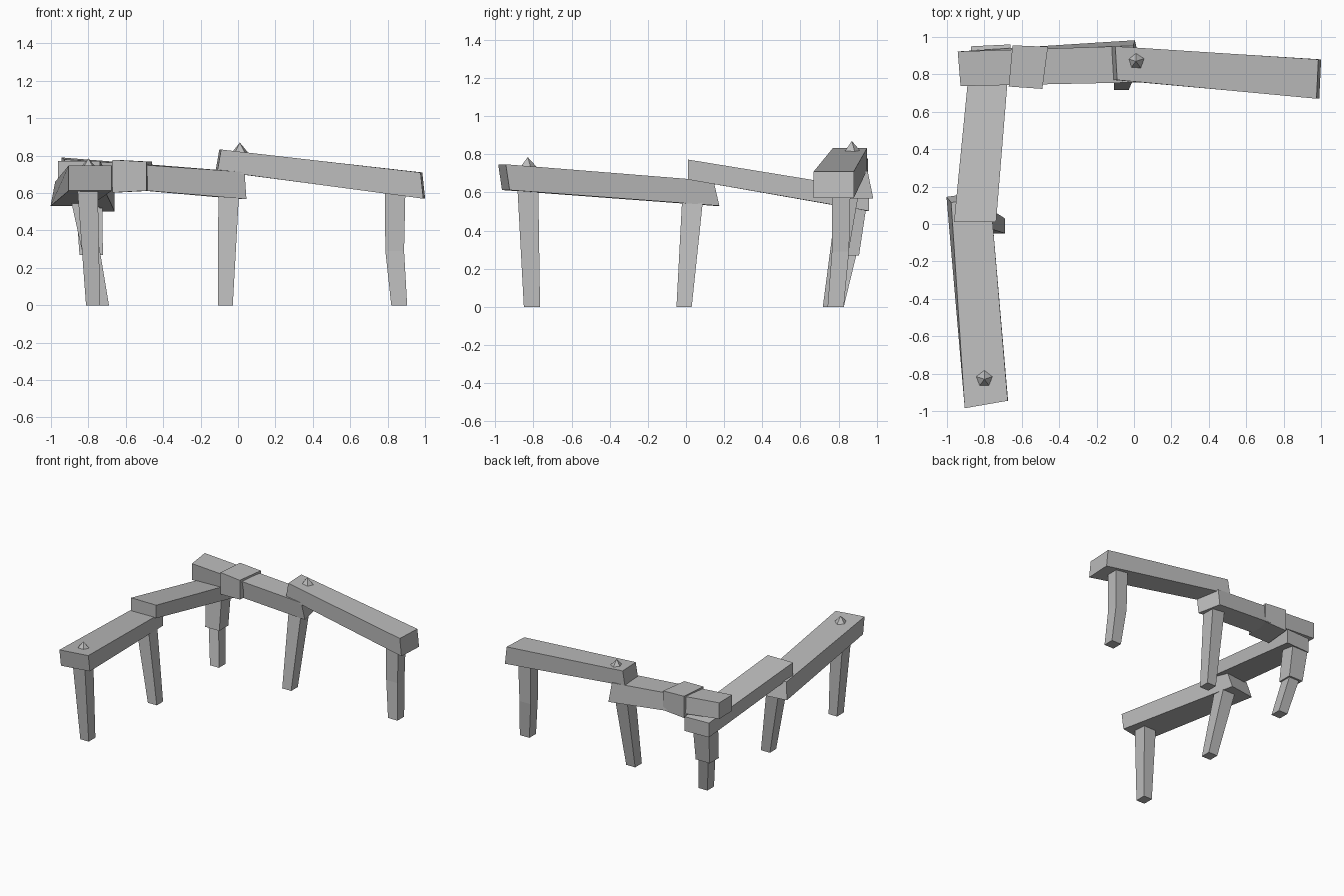
import bpy
import bmesh
from mathutils import Vector

cube = bpy.data.objects.get("Cube")
if cube:
    bpy.data.objects.remove(cube, do_unlink=True)

GREY = (0.5, 0.5, 0.5, 1.0)
grey = bpy.data.materials.new("weathered grey")
grey.use_nodes = True
grey.diffuse_color = GREY
grey.node_tree.nodes["Principled BSDF"].inputs["Base Color"].default_value = GREY


def finish(name, bm):
    bmesh.ops.recalc_face_normals(bm, faces=bm.faces[:])
    mesh = bpy.data.meshes.new(name)
    bm.to_mesh(mesh)
    bm.free()
    mesh.materials.append(grey)
    bpy.context.collection.objects.link(bpy.data.objects.new(name, mesh))


def loft(name, *sections):
    """Join four-sided sections, each given as centre, side vector, up vector."""
    bm = bmesh.new()
    rings = []
    for centre, side, up in sections:
        c, s, u = Vector(centre), Vector(side) / 2, Vector(up) / 2
        rings.append([bm.verts.new(p) for p in (c - s - u, c + s - u, c + s + u, c - s + u)])
    for a, b in zip(rings, rings[1:]):
        for i in range(4):
            j = (i + 1) % 4
            bm.faces.new((a[i], a[j], b[j], b[i]))
    bm.faces.new(rings[0])
    bm.faces.new(rings[-1])
    finish(name, bm)


def post(name, *levels):
    """Upright post from levels of x, y, z, width, depth."""
    loft(name, *[((x, y, z), (w, 0, 0), (0, d, 0)) for x, y, z, w, d in levels])


def peg(name, x, y, z, height):
    """Faceted pointed peg head."""
    bm = bmesh.new()
    bmesh.ops.create_cone(bm, cap_ends=True, segments=5, radius1=0.055,
                          radius2=0, depth=height)
    bmesh.ops.translate(bm, verts=bm.verts[:], vec=(x, y, z + height / 2))
    finish(name, bm)


# Rails
loft("right_rail",
     ((-0.105, 0.86, 0.775), (-0.01, 0.18, 0), (0.02, 0, 0.115)),
     ((0.988, 0.775, 0.64), (0.01, 0.21, 0), (-0.015, 0, 0.14)))
loft("back_rail",
     ((-0.935, 0.83, 0.72), (-0.015, 0.185, 0.01), (0, 0, 0.13)),
     ((0.02, 0.87, 0.64), (-0.04, 0.195, 0), (-0.01, -0.03, 0.145)))
loft("left_rail",
     ((-0.85, 0.01, 0.72), (0.225, 0, 0), (0, 0, 0.105)),
     ((-0.765, 0.955, 0.56), (0.21, 0.01, 0), (0, 0, 0.115)))
loft("front_rail",
     ((-0.79, -0.955, 0.68), (0.23, 0.04, 0), (0, -0.02, 0.135)),
     ((-0.885, 0.145, 0.595), (0.21, 0.03, 0), (0.025, -0.03, 0.13)))

# Wrap around the back rail
loft("rail_wrap",
     ((-0.66, 0.845, 0.69), (0.02, 0.22, 0), (0, 0, 0.175)),
     ((-0.475, 0.835, 0.69), (0.03, 0.225, 0), (0, 0, 0.155)))

# Posts
post("front_post", (-0.775, -0.808, 0, 0.075, 0.085), (-0.805, -0.83, 0.64, 0.11, 0.11))
post("left_post", (-0.73, -0.01, 0, 0.08, 0.08), (-0.84, 0.035, 0.57, 0.11, 0.11))
post("corner_post", (-0.73, 0.785, 0, 0.08, 0.085), (-0.785, 0.855, 0.3, 0.09, 0.09),
     (-0.79, 0.88, 0.53, 0.1, 0.1))
post("corner_post_wrap", (-0.785, 0.85, 0.27, 0.125, 0.115), (-0.795, 0.885, 0.52, 0.14, 0.12))
post("middle_post", (-0.068, 0.76, 0, 0.08, 0.085), (-0.05, 0.85, 0.59, 0.11, 0.11))
post("right_post", (0.862, 0.785, 0, 0.085, 0.085), (0.838, 0.81, 0.29, 0.1, 0.09),
     (0.84, 0.815, 0.61, 0.11, 0.095))

# Peg heads
peg("right_rail_peg", 0.01, 0.87, 0.805, 0.065)
peg("front_rail_peg", -0.8, -0.83, 0.725, 0.06)
